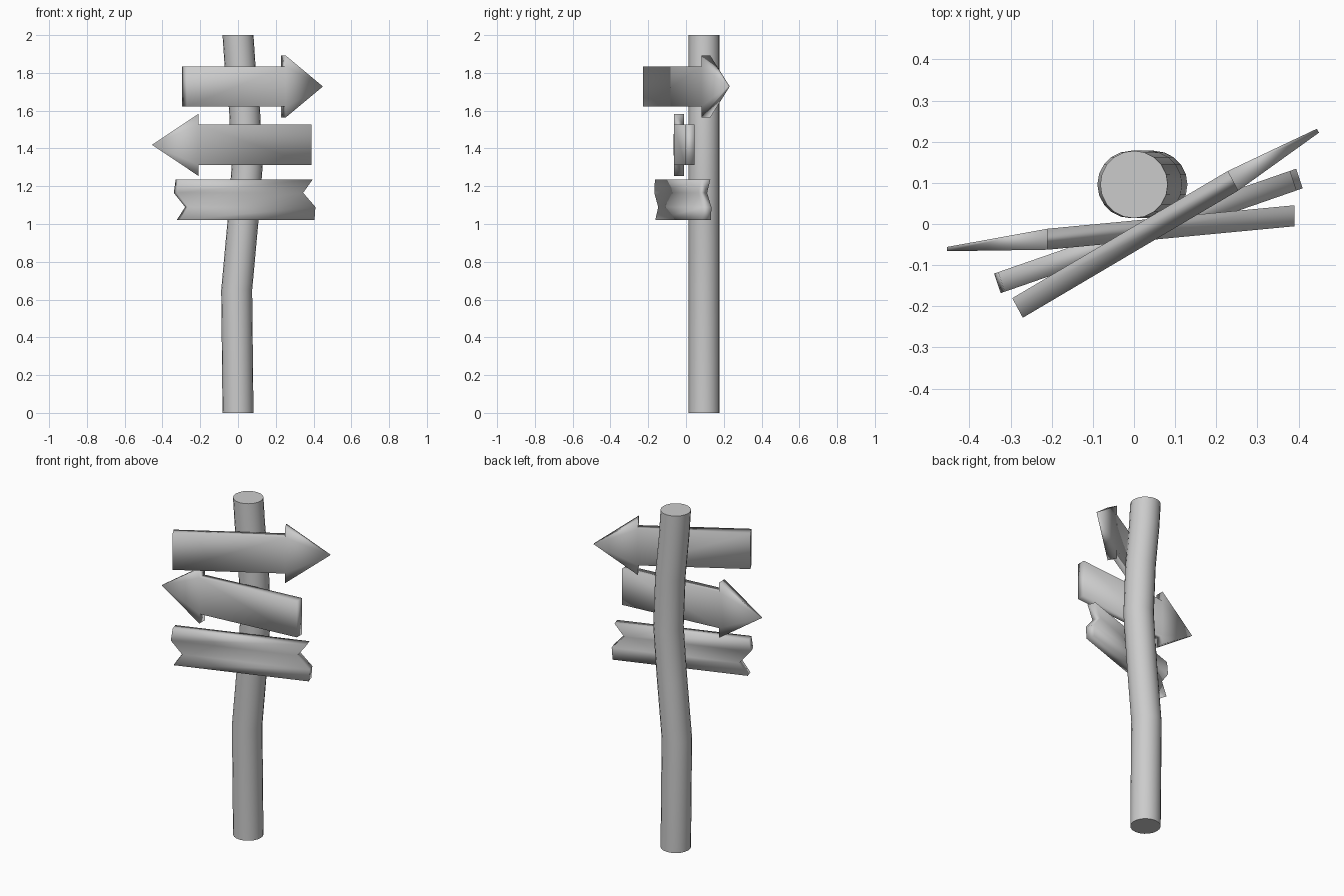
import bpy, bmesh, math
from mathutils import Vector

if "Cube" in bpy.data.objects:
    bpy.data.objects.remove(bpy.data.objects["Cube"])


def finish(name, bm, angle=None):
    bmesh.ops.recalc_face_normals(bm, faces=bm.faces)
    mesh = bpy.data.meshes.new(name)
    bm.to_mesh(mesh)
    bm.free()
    obj = bpy.data.objects.new(name, mesh)
    bpy.context.collection.objects.link(obj)
    bpy.ops.object.select_all(action='DESELECT')
    obj.select_set(True)
    bpy.context.view_layer.objects.active = obj
    if angle:
        bpy.ops.object.shade_smooth_by_angle(angle=math.radians(angle))
    else:
        bpy.ops.object.shade_smooth()
    return obj


def board(name, outline, patches, centre_y, across):
    """Outline points are (x, z, thickness scale); patches tile the outline.
    centre_y gives the middle depth at x, across is the half-thickness vector."""
    bm = bmesh.new()
    front, back = [
        [bm.verts.new(Vector((x, centre_y(x), z)) + Vector((*across, 0)) * s * side)
         for x, z, s in outline] for side in (1, -1)]
    for p in patches:
        bm.faces.new([front[i] for i in p])
        bm.faces.new([back[i] for i in reversed(p)])
    n = len(outline)
    for i in range(n):
        j = (i + 1) % n
        bm.faces.new((front[i], back[i], back[j], front[j]))
    return finish(name, bm)


def arrow(name, tail, neck, tip, z, centre_y, across):
    body, head = 0.107, 0.164
    outline = [(tail, z - body, 1), (neck, z - body, 1), (neck, z - head, 1),
               (tip, z, 0.2),
               (neck, z + head, 1), (neck, z + body, 1), (tail, z + body, 1)]
    return board(name, outline, [(0, 1, 5, 6), (1, 2, 3, 4, 5)], centre_y, across)


# Bent round post: horizontal rings along a leaning path
path = [(0, 0), (-0.007, 0.65), (0.025, 1.0), (0.048, 1.3),
        (0.035, 1.6), (0.01, 1.85), (0, 2.0)]
sides, radius = 20, 0.082
bm = bmesh.new()
rings = [[bm.verts.new((x + radius * math.cos(2 * math.pi * k / sides),
                        0.096 + radius * math.sin(2 * math.pi * k / sides), z))
          for k in range(sides)] for x, z in path]
for a, b in zip(rings, rings[1:]):
    for k in range(sides):
        m = (k + 1) % sides
        bm.faces.new((a[k], a[m], b[m], b[k]))
bm.faces.new(rings[0])
bm.faces.new(rings[-1])
finish("post", bm, 40)

# Upper sign, arrow to the right
arrow("upper_arrow_sign", -0.283, 0.24, 0.447, 1.728,
      lambda x: -0.204 + (x + 0.283) * 0.59, (0.0128, -0.0238))

# Middle sign, arrow to the left, its head bent slightly from the body
arrow("middle_arrow_sign", 0.39, -0.21, -0.455, 1.419,
      lambda x: -0.037 + (x + 0.21) * (0.095 if x > -0.21 else 0.098), (0, -0.0255))

# Lower sign, plain board with broken ends
levels = [1.02, 1.09, 1.165, 1.235]
left = [-0.317, -0.332, -0.332, -0.322]
left[1] = -0.272
right = [0.397, 0.402, 0.337, 0.387]
outline = [(x, z, 1) for x, z in zip(left, levels)]
outline += [(x, z, 1) for x, z in reversed(list(zip(right, levels)))]
board("lower_broken_sign", outline, [(i, i + 1, 6 - i, 7 - i) for i in range(3)],
      lambda x: -0.029 + x * 0.347, (0.008, -0.0238))
